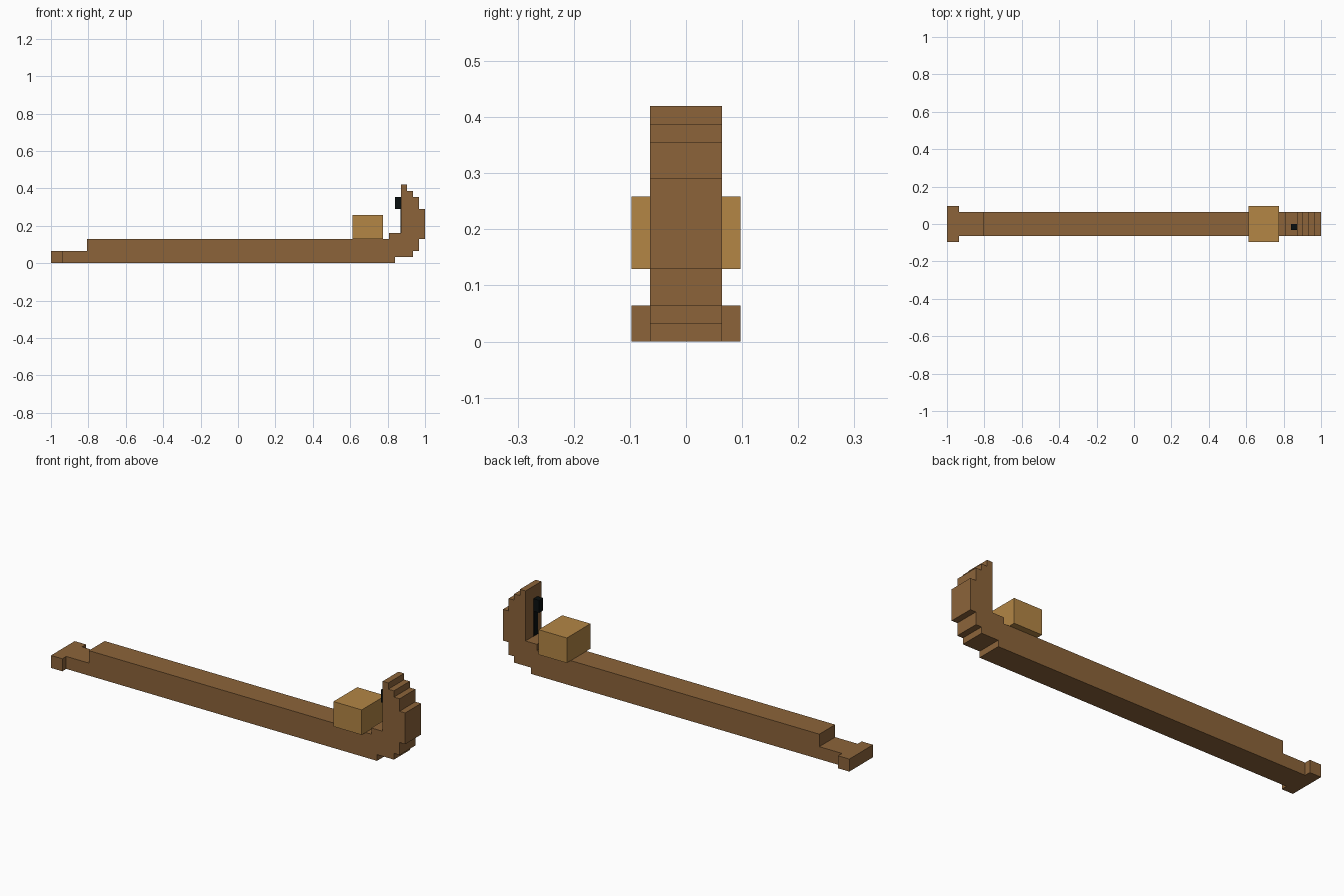
import bpy
import bmesh

if "Cube" in bpy.data.objects:
    bpy.data.objects.remove(bpy.data.objects["Cube"])

U = 1 / 31  # one grid step; the whole model is 62 steps long


def material(name, rgb):
    m = bpy.data.materials.new(name)
    m.diffuse_color = (*rgb, 1)
    m.use_nodes = True
    m.node_tree.nodes["Principled BSDF"].inputs["Base Color"].default_value = m.diffuse_color
    return m


brown = material("brown wood", (0.262, 0.127, 0.042))
tan = material("tan wood", (0.451, 0.238, 0.060))
black = material("black", (0.003, 0.005, 0.005))


def extrude(name, profile, y0, y1, mat):
    """Extrude an (x, z) outline, in grid steps from the left end, from y0 to y1."""
    bm = bmesh.new()
    face = bm.faces.new([bm.verts.new(((x - 31) * U, y0 * U, z * U)) for x, z in profile])
    side = bmesh.ops.extrude_face_region(bm, geom=[face])["geom"]
    bmesh.ops.translate(bm, vec=(0, (y1 - y0) * U, 0),
                        verts=[v for v in side if isinstance(v, bmesh.types.BMVert)])
    bmesh.ops.recalc_face_normals(bm, faces=bm.faces)
    mesh = bpy.data.meshes.new(name)
    bm.to_mesh(mesh)
    bm.free()
    mesh.materials.append(mat)
    obj = bpy.data.objects.new(name, mesh)
    bpy.context.collection.objects.link(obj)
    return obj


def box(name, x0, x1, y0, y1, z0, z1, mat):
    return extrude(name, [(x0, z0), (x1, z0), (x1, z1), (x0, z1)], y0, y1, mat)


# Long beam with a thin tail and a stepped, upturned end
beam = [(2, 0), (57, 0), (57, 1), (60, 1), (60, 2), (61, 2), (61, 4), (62, 4),
        (62, 9), (61, 9), (61, 11), (60, 11), (60, 12), (59, 12), (59, 13),
        (58, 13), (58, 5), (56, 5), (56, 4), (6, 4), (6, 2), (2, 2)]
extrude("beam", beam, -2, 2, brown)

# Wide crossbar at the tail
box("tail_crossbar", 0, 2, -3, 3, 0, 2, brown)

# Block resting on the beam
box("block", 50, 55, -3, 3, 4, 8, tan)

# Small peg on the inner face of the upturned end, with a painted stripe below
box("peg", 57, 58, -1, 0, 9, 11, black)
box("stripe", 57.94, 58, -1, 0, 5, 9, black)
